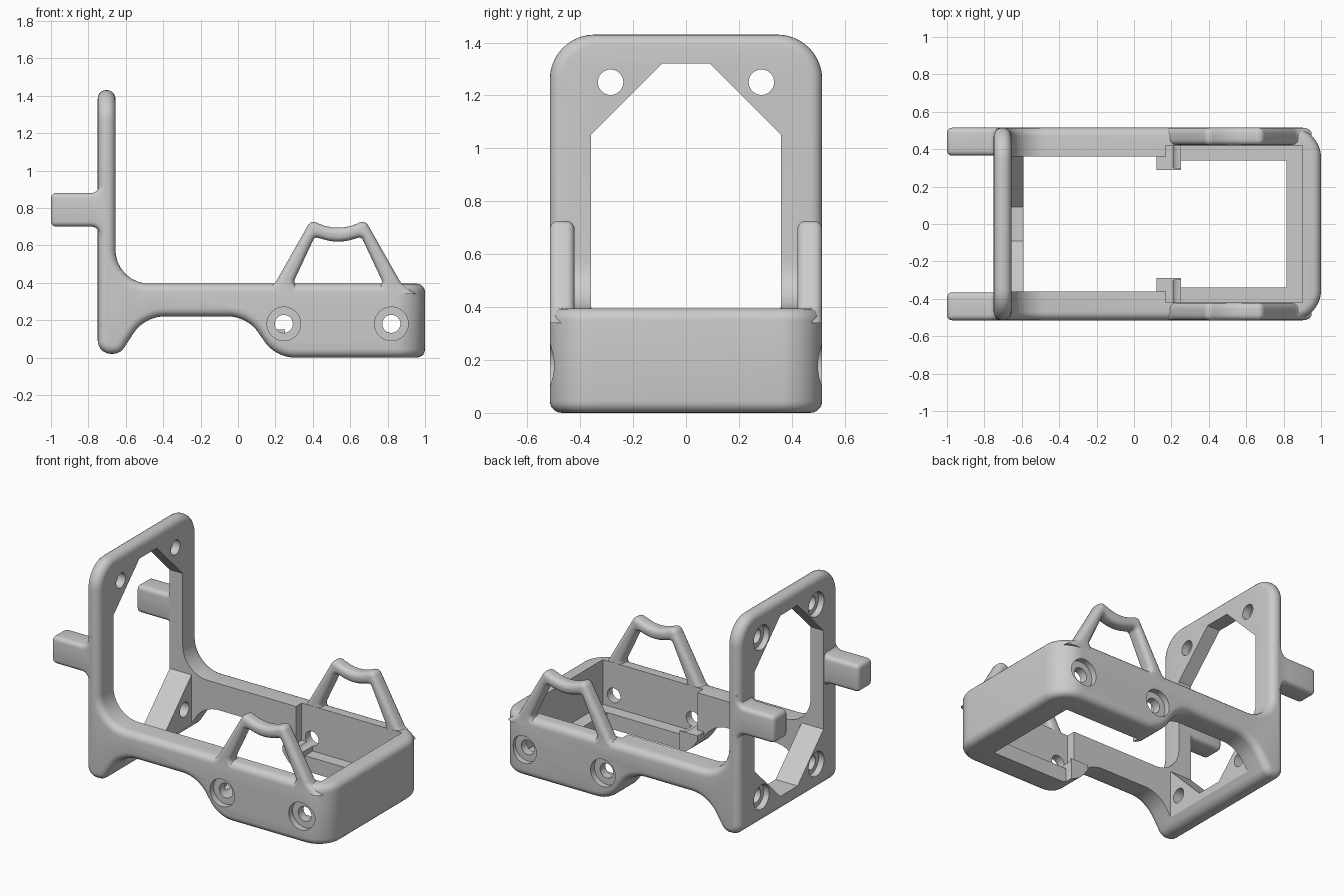
import bpy
import bmesh
import math
from mathutils import Vector

if "Cube" in bpy.data.objects:
    bpy.data.objects.remove(bpy.data.objects["Cube"])


def rounded(corners, segments=8, closed=True):
    """Turn (u, v, radius) corners into a list of points with arcs."""
    points = []
    for i, (u, v, r) in enumerate(corners):
        p = Vector((u, v))
        if r == 0 or (not closed and i in (0, len(corners) - 1)):
            points.append(p)
            continue
        a = (Vector(corners[i - 1][:2]) - p).normalized()
        b = (Vector(corners[(i + 1) % len(corners)][:2]) - p).normalized()
        half = a.angle(b) / 2
        centre = p + (a + b).normalized() * r / math.sin(half)
        start = p + a * r / math.tan(half) - centre
        end = p + b * r / math.tan(half) - centre
        for k in range(segments + 1):
            points.append(centre + start.lerp(end, k / segments).normalized() * r)
    return points


def circle(u, v, r, count=40):
    return [Vector((u + r * math.cos(math.tau * k / count),
                    v + r * math.sin(math.tau * k / count))) for k in range(count)]


def prism(points, axis, low, high):
    """Extrude an outline along X (points are y, z) or Y (points are x, z)."""
    bm = bmesh.new()
    rings = []
    for d in (low, high):
        rings.append([bm.verts.new((d, p[0], p[1]) if axis == "X" else (p[0], d, p[1]))
                      for p in points])
    bm.faces.new(rings[0])
    bm.faces.new(rings[1])
    n = len(points)
    for i in range(n):
        j = (i + 1) % n
        bm.faces.new((rings[0][i], rings[0][j], rings[1][j], rings[1][i]))
    bmesh.ops.recalc_face_normals(bm, faces=bm.faces)
    return bm


def bevel(bm, test, width, segments):
    bmesh.ops.bevel(bm, geom=[e for e in bm.edges if test(e)], offset=width,
                    offset_type="OFFSET", segments=segments, profile=0.5,
                    affect="EDGES", clamp_overlap=False)


def sharp(edge):
    return edge.calc_face_angle(0) > math.radians(35)


def to_object(bm, name):
    mesh = bpy.data.meshes.new(name)
    bm.to_mesh(mesh)
    bm.free()
    obj = bpy.data.objects.new(name, mesh)
    bpy.context.collection.objects.link(obj)
    return obj


def smooth(obj):
    bpy.ops.object.select_all(action="DESELECT")
    obj.select_set(True)
    bpy.context.view_layer.objects.active = obj
    bpy.ops.object.shade_smooth_by_angle(angle=math.radians(32))


def cut(obj, bm):
    cutter = to_object(bm, "cutter")
    cutter.hide_render = True
    mod = obj.modifiers.new("cut", "BOOLEAN")
    mod.operation = "DIFFERENCE"
    mod.solver = "EXACT"
    mod.object = cutter
    bpy.context.view_layer.objects.active = obj
    bpy.ops.object.modifier_apply(modifier=mod.name)
    bpy.data.objects.remove(cutter)


def box(x0, x1, half_y, z0):
    return prism([(x0, z0), (x1, z0), (x1, 2), (x0, 2)], "Y", -half_y, half_y)


# Body: side outline with upright plate, rails and tray, extruded across
WIDTH = 0.515
TOP = 1.43
outline = rounded([
    (-0.75, TOP, 0), (-0.75, 0.02, 0.07), (-0.63, 0.02, 0.07),
    (-0.5, 0.22, 0.2), (0.05, 0.22, 0.2), (0.2, 0, 0.2),
    (1, 0, 0), (1, 0.395, 0), (-0.655, 0.395, 0.18), (-0.655, TOP, 0)])
bm = prism(outline, "Y", -WIDTH, WIDTH)


def lies_at(axis, value):
    return lambda e: (all(abs(v.co[axis] - value) < 1e-4 for v in e.verts)
                      and abs(e.verts[0].co.y - e.verts[1].co.y) < 1e-4)


bevel(bm, lies_at(2, TOP), 0.17, 10)
bevel(bm, lies_at(0, 1), 0.16, 10)
bevel(bm, sharp, 0.045, 5)
body = to_object(bm, "frame_body")

# Space between the rails, tray pocket, support ledge and tabs
for x0, x1, half_y, z0 in [
        (-0.59, 0.12, 0.36, -1), (0.11, 0.2, 0.36, 0.15),
        (0.17, 0.26, 0.42, 0.15), (0.25, 0.9, 0.42, 0.1),
        (0.11, 0.26, 0.29, -1), (0.25, 0.815, 0.34, -1)]:
    cut(body, box(x0, x1, half_y, z0))

# Eight-sided window in the upright plate
window = [(0.09, 1.32), (0.36, 1.05), (0.36, 0.4), (0.09, 0.13)]
window += [(-y, z) for y, z in reversed(window)]
cut(body, prism(window, "X", -0.9, -0.45))

# Counterbored screw holes in the plate and in the tray sides
for side in (-1, 1):
    for z in (0.2, 1.25):
        cut(body, prism(circle(side * 0.285, z, 0.048), "X", -0.9, -0.5))
        cut(body, prism(circle(side * 0.285, z, 0.08), "X", -0.9, -0.71))
    for x in (0.245, 0.82):
        near, far = sorted((side * 0.3, side * 0.7))
        cut(body, prism(circle(x, 0.18, 0.048), "Y", near, far))
        near, far = sorted((side * 0.475, side * 0.7))
        cut(body, prism(circle(x, 0.18, 0.09), "Y", near, far))
smooth(body)

# Rear prongs, flared where they meet the plate
prong_outline = rounded([
    (-1, 0.7, 0), (-1, 0.88, 0), (-0.74, 0.88, 0.045), (-0.74, 0.95, 0),
    (-0.7, 0.95, 0), (-0.7, 0.63, 0), (-0.74, 0.63, 0), (-0.74, 0.7, 0.045)])

# Handle loops: outer and inner edge of an arched bar with a dipped top
handle_outer = rounded([
    (0.12, 0.34, 0), (0.2, 0.4, 0.06), (0.39, 0.735, 0.035), (0.535, 0.67, 0.25),
    (0.68, 0.735, 0.035), (0.87, 0.4, 0.06), (0.95, 0.34, 0)], 6, False)
handle_inner = rounded([
    (0.35, 0.34, 0), (0.295, 0.4, 0.03), (0.41, 0.645, 0.02), (0.535, 0.61, 0.25),
    (0.66, 0.645, 0.02), (0.775, 0.4, 0.03), (0.72, 0.34, 0)], 6, False)

for side, label in ((1, "left"), (-1, "right")):
    near, far = sorted((side * 0.365, side * WIDTH))
    bm = prism(prong_outline, "Y", near, far)
    bevel(bm, lambda e: sharp(e) and max(v.co.x for v in e.verts) < -0.72, 0.028, 4)
    smooth(to_object(bm, "rear_prong_" + label))

    near, far = sorted((side * 0.421, side * WIDTH))
    bm = prism(handle_outer + handle_inner[::-1], "Y", near, far)
    bevel(bm, lambda e: sharp(e) and max(v.co.z for v in e.verts) > 0.35, 0.03, 4)
    smooth(to_object(bm, "handle_" + label))
